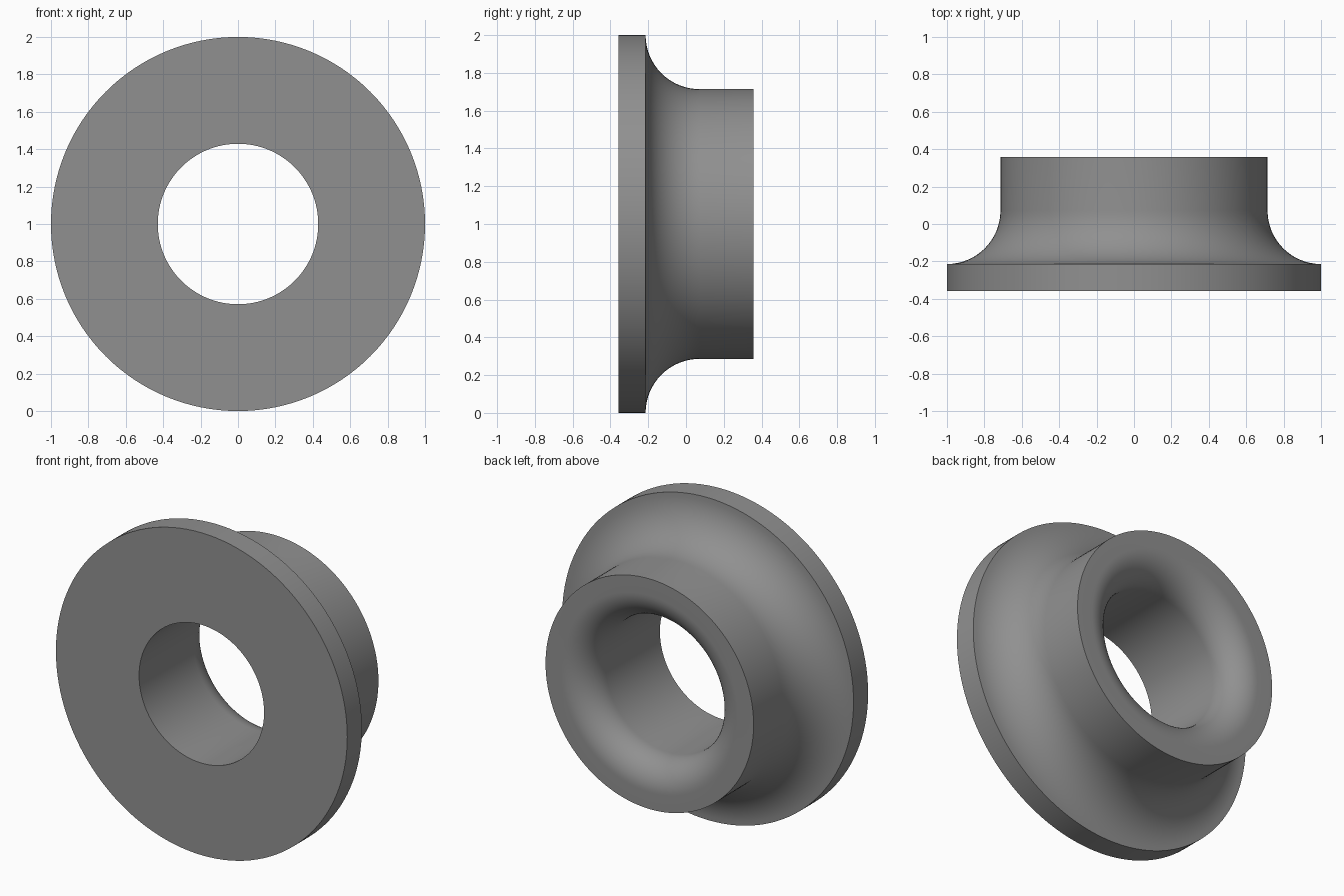
import bpy, bmesh, math

if "Cube" in bpy.data.objects:
    bpy.data.objects.remove(bpy.data.objects["Cube"])

SEGMENTS = 128
BORE_ROUND = 0.18   # rounding of the bore mouth at the hub end


def arc(cr, cy, radius, a0, a1, n=16):
    """Points (radius from axis, y) along a circular arc, angles in degrees."""
    return [(cr + radius * math.cos(math.radians(a0 + (a1 - a0) * i / n)),
             cy + radius * math.sin(math.radians(a0 + (a1 - a0) * i / n)))
            for i in range(n + 1)]


# Closed cross-section: flange, concave fillet, hub, rounded bore mouth, bore
profile = [(0.429, -0.357), (1.0, -0.357), (1.0, -0.214)]
profile += arc(1.0, 0.072, 0.286, 270, 180)[1:]
profile += [(0.714, 0.357)]
profile += arc(0.429 + BORE_ROUND, 0.357 - BORE_ROUND, BORE_ROUND, 90, 180)

# Revolve the section around the y axis
bm = bmesh.new()
rings = []
for s in range(SEGMENTS):
    a = 2 * math.pi * s / SEGMENTS
    rings.append([bm.verts.new((r * math.cos(a), y, 1 + r * math.sin(a)))
                  for r, y in profile])
for s in range(SEGMENTS):
    here, there = rings[s], rings[(s + 1) % SEGMENTS]
    for i in range(len(profile)):
        j = (i + 1) % len(profile)
        bm.faces.new((here[i], here[j], there[j], there[i]))
bmesh.ops.recalc_face_normals(bm, faces=bm.faces)
mesh = bpy.data.meshes.new("flanged_bushing")
bm.to_mesh(mesh)
bm.free()

# Single grey material
grey = bpy.data.materials.new("grey")
grey.diffuse_color = (0.28, 0.28, 0.28, 1)
grey.use_nodes = True
grey.node_tree.nodes["Principled BSDF"].inputs["Base Color"].default_value = grey.diffuse_color
mesh.materials.append(grey)

bushing = bpy.data.objects.new("flanged_bushing", mesh)
bpy.context.collection.objects.link(bushing)
bpy.context.view_layer.objects.active = bushing
bushing.select_set(True)
bpy.ops.object.shade_smooth_by_angle(angle=math.radians(30))
